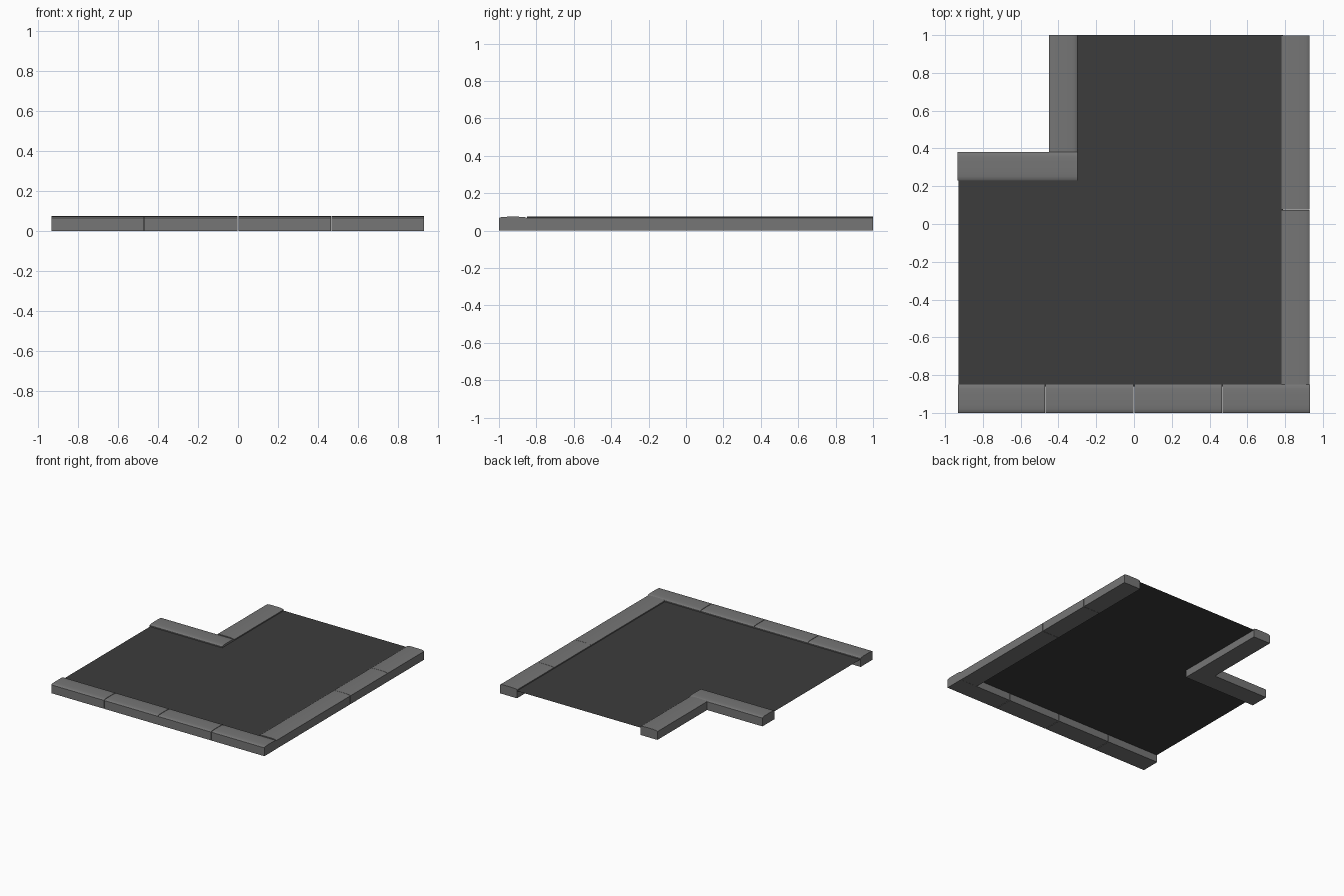
import bpy, bmesh, math
from mathutils import Vector

cube = bpy.data.objects.get("Cube")
if cube:
    bpy.data.objects.remove(cube)


def make_material(name, value):
    mat = bpy.data.materials.new(name)
    mat.use_nodes = True
    colour = (value, value, value, 1)
    mat.diffuse_color = colour
    mat.node_tree.nodes["Principled BSDF"].inputs["Base Color"].default_value = colour
    return mat


stone = make_material("kerb grey", 0.18)
asphalt = make_material("asphalt dark grey", 0.045)

WIDTH, SIDE, CROWN, ROAD_Z = 0.15, 0.066, 0.008, 0.058


def add_object(name, bm, mat):
    bmesh.ops.recalc_face_normals(bm, faces=bm.faces)
    mesh = bpy.data.meshes.new(name)
    bm.to_mesh(mesh)
    bm.free()
    mesh.materials.append(mat)
    obj = bpy.data.objects.new(name, mesh)
    bpy.context.collection.objects.link(obj)
    return obj


def kerb(name, start, end):
    """Kerb stone with a gently crowned top, extruded along its centre line."""
    a, b = Vector((*start, 0)), Vector((*end, 0))
    side = (b - a).normalized().cross(Vector((0, 0, 1))) * WIDTH / 2
    steps = 8
    profile = [(-1, 0)]
    for i in range(steps + 1):
        t = -math.cos(math.pi * i / steps)
        profile.append((t, SIDE + CROWN * math.sqrt(max(0, 1 - t ** 4))))
    profile.append((1, 0))
    bm = bmesh.new()
    face = bm.faces.new([bm.verts.new(a + side * t + Vector((0, 0, z))) for t, z in profile])
    out = bmesh.ops.extrude_face_region(bm, geom=[face], use_keep_orig=True)
    moved = [v for v in out["geom"] if isinstance(v, bmesh.types.BMVert)]
    bmesh.ops.translate(bm, verts=moved, vec=b - a)
    obj = add_object(name, bm, stone)
    bpy.ops.object.select_all(action="DESELECT")
    obj.select_set(True)
    bpy.context.view_layer.objects.active = obj
    bpy.ops.object.shade_smooth_by_angle(angle=math.radians(50))


# Front row of four stones, with narrow joints
joints = [-0.935, -0.47, 0, 0.467, 0.933]
for i, (x0, x1) in enumerate(zip(joints, joints[1:])):
    kerb(f"front_kerb_{i + 1}", (x0 + 0.002, -0.925), (x1 - 0.002, -0.925))

# Long left-hand row
joints = [-0.85, 0.075, 0.54, 1.0]
for i, (y0, y1) in enumerate(zip(joints, joints[1:])):
    kerb(f"left_kerb_{i + 1}", (0.855, y0 + 0.001), (0.855, y1 - 0.001))

# Inner corner of the junction
kerb("corner_kerb_side", (-0.935, 0.305), (-0.30, 0.305))
kerb("corner_kerb_back", (-0.375, 0.38), (-0.375, 1.0))

# Road sheet
outline = [(-0.93, -0.86), (0.79, -0.86), (0.79, 1), (-0.31, 1), (-0.31, 0.24), (-0.93, 0.24)]
bm = bmesh.new()
road = bm.faces.new([bm.verts.new((x, y, ROAD_Z)) for x, y in outline])
add_object("road_surface", bm, asphalt)
